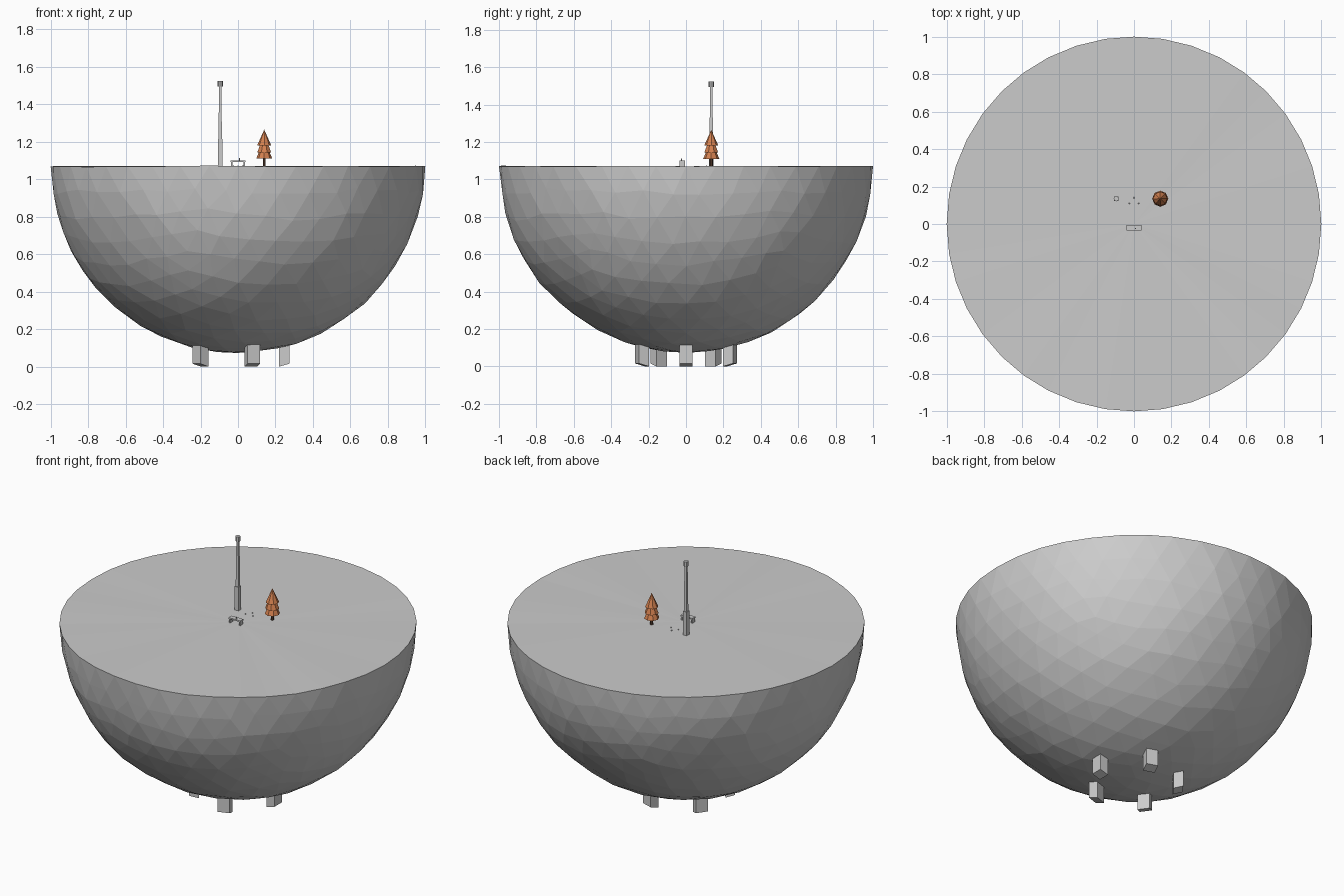
import bpy, bmesh, math
from mathutils import Vector, Matrix, noise

if "Cube" in bpy.data.objects:
    bpy.data.objects.remove(bpy.data.objects["Cube"])

TOP = 1.07


def finish(name, bm, mat=None):
    bmesh.ops.recalc_face_normals(bm, faces=bm.faces[:])
    me = bpy.data.meshes.new(name)
    bm.to_mesh(me)
    bm.free()
    ob = bpy.data.objects.new(name, me)
    bpy.context.collection.objects.link(ob)
    if mat:
        me.materials.append(mat)
    return ob


def add_box(bm, loc, size):
    m = Matrix.Translation(loc) @ Matrix.Diagonal((*size, 1))
    return bmesh.ops.create_cube(bm, size=1, matrix=m)["verts"]


def add_cone(bm, x, y, z0, z1, r0, r1, sides, turn=0.0):
    m = Matrix.Translation((x, y, (z0 + z1) / 2)) @ Matrix.Rotation(turn, 4, 'Z')
    bmesh.ops.create_cone(bm, cap_ends=True, segments=sides, radius1=r0,
                          radius2=r1, depth=z1 - z0, matrix=m)


def colour(name, rgb):
    m = bpy.data.materials.new(name)
    m.diffuse_color = (*rgb, 1)
    m.use_nodes = True
    m.node_tree.nodes["Principled BSDF"].inputs["Base Color"].default_value = m.diffuse_color
    return m


orange = colour("autumn_orange", (0.66, 0.22, 0.08))
brown = colour("bark_brown", (0.10, 0.05, 0.03))

# Rocky half-sphere with a flat top
bm = bmesh.new()
bmesh.ops.create_icosphere(bm, subdivisions=4, radius=1)
bmesh.ops.delete(bm, geom=[v for v in bm.verts if v.co.z > 0.001], context='VERTS')
for v in bm.verts:
    if v.co.z > -0.01:
        v.co.z = 0.006 * noise.noise(v.co * 2.5)
    else:
        # gentle uneven facets below the rim
        shift = noise.noise_vector(v.co * 5) * 0.03
        v.co = (v.co + shift).normalized() * (0.997 + 0.008 * noise.noise(v.co * 4))
rim = [e for e in bm.edges if e.is_boundary]
centre = bm.verts.new((0, 0, 0))
for e in rim:
    bm.faces.new((*e.verts, centre))
bmesh.ops.translate(bm, verts=bm.verts[:], vec=(0, 0, TOP))
finish("island", bm)

# Five feet in a ring, undersides sloping up outwards
for i in range(5):
    bm = bmesh.new()
    for v in add_box(bm, (0.247, 0, 0.06), (0.055, 0.07, 0.12)):
        if v.co.z < 0.05 and v.co.x > 0.247:
            v.co.z = 0.016
    bmesh.ops.rotate(bm, verts=bm.verts[:], cent=(0, 0, 0),
                     matrix=Matrix.Rotation(math.radians(72 * i), 3, 'Z'))
    finish(f"foot_{i + 1}", bm)

# Tree: trunk and three tiers
tx, ty = 0.14, 0.135
bm = bmesh.new()
add_cone(bm, tx, ty, TOP - 0.005, 1.12, 0.009, 0.008, 6)
finish("tree_trunk", bm, brown)
bm = bmesh.new()
for k, (z0, z1, r0, r1) in enumerate([(1.11, 1.17, 0.043, 0.018),
                                      (1.143, 1.205, 0.040, 0.016),
                                      (1.18, 1.265, 0.038, 0.0)]):
    add_cone(bm, tx, ty, z0, z1, r0, r1, 8, 0.4 * k)
finish("tree_foliage", bm, orange)

# Lamp post: base, shaft and lantern
lx, ly = -0.095, 0.135
bm = bmesh.new()
add_box(bm, (lx, ly, 1.143), (0.026, 0.026, 0.146))
add_cone(bm, lx, ly, 1.215, 1.495, 0.013, 0.009, 4, math.pi / 4)
finish("lamp_post", bm)
bm = bmesh.new()
add_cone(bm, lx, ly, 1.495, 1.524, 0.014, 0.014, 8)
finish("lantern", bm)

# Bench with two end legs and a cup on top
bm = bmesh.new()
add_box(bm, (0, -0.02, 1.097), (0.08, 0.03, 0.008))
for s in (-1, 1):
    add_box(bm, (s * 0.034, -0.02, 1.081), (0.009, 0.028, 0.026))
finish("bench", bm)
bm = bmesh.new()
add_cone(bm, 0.008, -0.024, 1.10, 1.113, 0.003, 0.003, 6)
finish("cup", bm)

# Pebbles
bm = bmesh.new()
for x, y in ((-0.025, 0.11), (0.0, 0.14), (0.025, 0.11)):
    bmesh.ops.create_icosphere(bm, subdivisions=1, radius=0.004,
                               matrix=Matrix.Translation((x, y, TOP + 0.001)))
finish("pebbles", bm)
